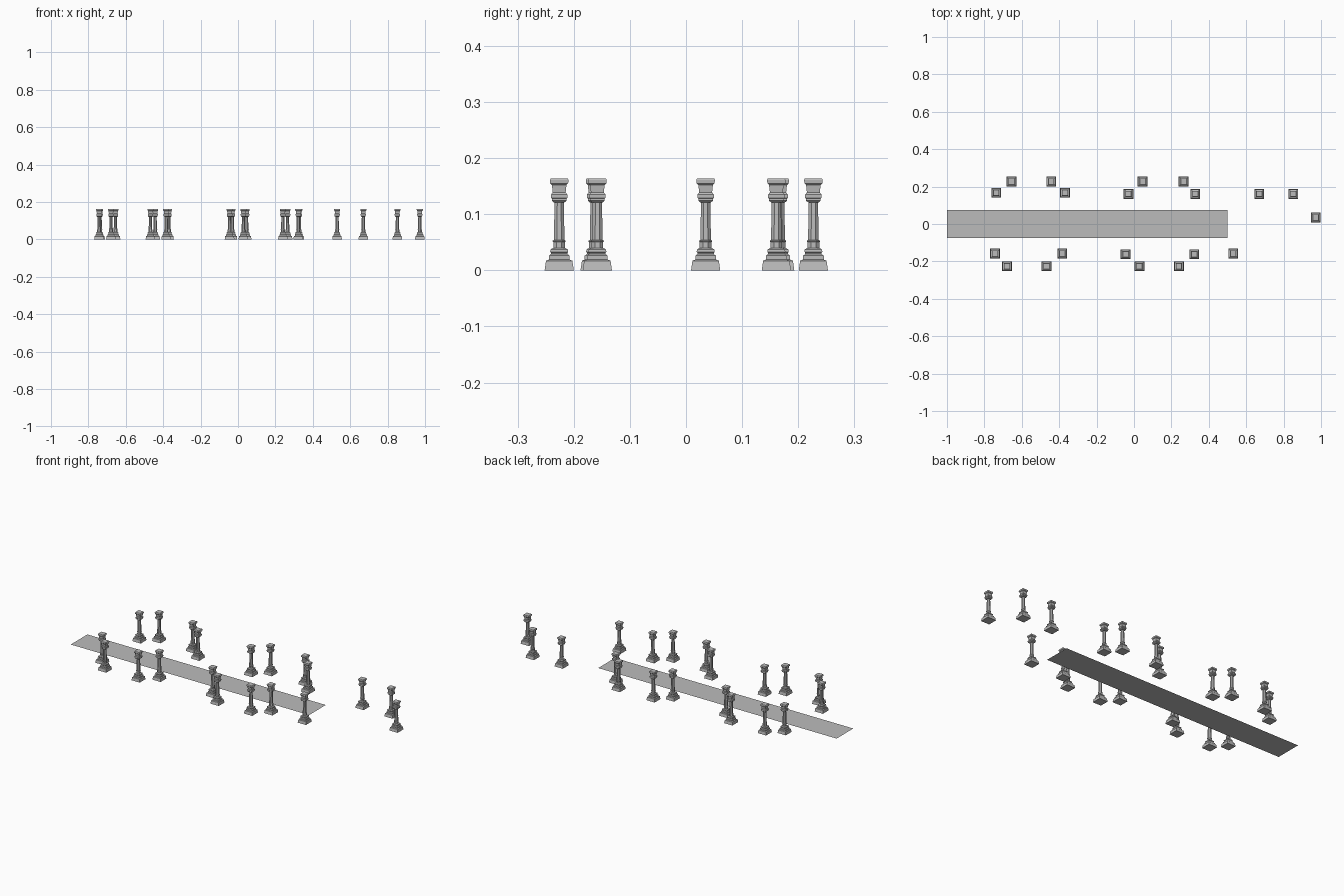
import bpy, bmesh, math

if "Cube" in bpy.data.objects:
    bpy.data.objects.remove(bpy.data.objects["Cube"])

stone = bpy.data.materials.new("grey stone")
stone.diffuse_color = (0.5, 0.5, 0.5, 1)
stone.use_nodes = True
stone.node_tree.nodes["Principled BSDF"].inputs["Base Color"].default_value = stone.diffuse_color


def loft(bm, sides, rings):
    """Closed stack of regular rings; each ring is (height, half width across flats)."""
    loops = []
    for z, half in rings:
        r = half / math.cos(math.pi / sides)
        loops.append([bm.verts.new((r * math.cos((i + 0.5) * math.tau / sides),
                                    r * math.sin((i + 0.5) * math.tau / sides), z))
                      for i in range(sides)])
    bm.faces.new(loops[0][::-1])
    bm.faces.new(loops[-1])
    for a, b in zip(loops, loops[1:]):
        for i in range(sides):
            j = (i + 1) % sides
            bm.faces.new((a[i], a[j], b[j], b[i]))


def column_mesh():
    bm = bmesh.new()
    # square plinth with stepped mouldings
    loft(bm, 4, [(0, 0.026), (0.017, 0.0235), (0.019, 0.0185), (0.026, 0.0185),
                 (0.029, 0.0145), (0.031, 0.0145), (0.033, 0.016), (0.037, 0.0155),
                 (0.040, 0.011)])
    # eight-sided tapering shaft with a foot ring
    loft(bm, 8, [(0.040, 0.0105), (0.050, 0.0105), (0.051, 0.0115), (0.053, 0.0115),
                 (0.054, 0.0095), (0.122, 0.0082)])
    # square collar, neck and cap
    loft(bm, 4, [(0.121, 0.0095), (0.124, 0.0130), (0.128, 0.0130), (0.129, 0.0145),
                 (0.135, 0.0145), (0.139, 0.0115), (0.152, 0.0130), (0.155, 0.0160),
                 (0.161, 0.0165), (0.164, 0.0150)])
    me = bpy.data.meshes.new("column")
    bm.to_mesh(me)
    bm.free()
    me.materials.append(stone)
    return me


# columns, grouped by row (y, x positions)
rows = [
    (0.227, (-0.655, -0.443, 0.046, 0.265)),
    (0.167, (-0.737, -0.369)),
    (0.161, (-0.030, 0.328, 0.670, 0.852)),
    (0.035, (0.972,)),
    (-0.158, (-0.743, -0.384, 0.530)),
    (-0.162, (-0.045, 0.322)),
    (-0.226, (-0.679, -0.468, 0.029, 0.240)),
]
mesh = column_mesh()
for y, xs in rows:
    for x in xs:
        ob = bpy.data.objects.new("column", mesh)
        ob.location = (x, y, 0)
        bpy.context.collection.objects.link(ob)

# flat walkway between the rows
bpy.ops.mesh.primitive_plane_add(size=1, location=(-0.25, 0, 0))
walk = bpy.context.object
walk.name = "walkway"
walk.scale = (1.5, 0.15, 1)
walk.data.materials.append(stone)
